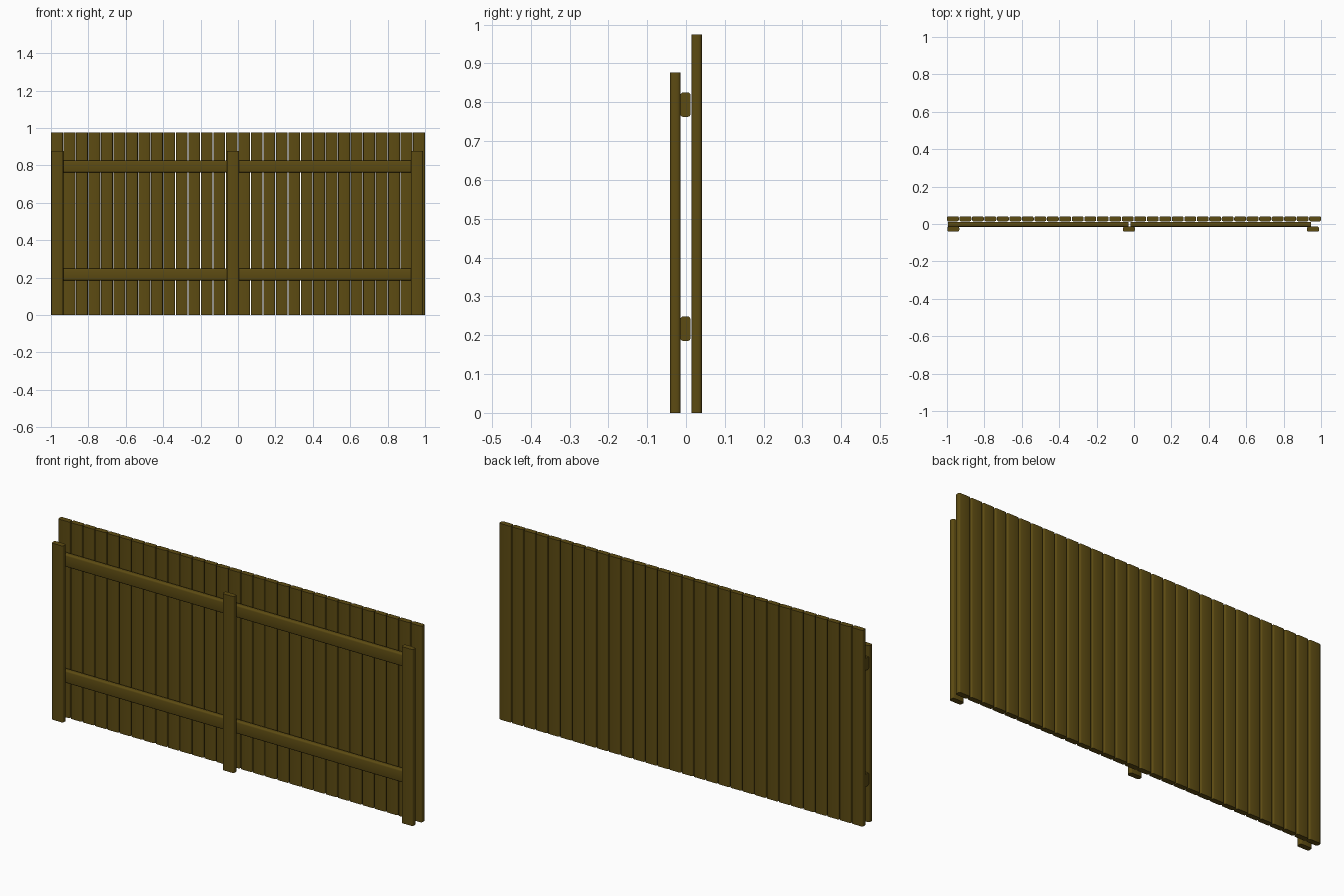
import bpy, bmesh, math
from mathutils import Vector

if "Cube" in bpy.data.objects:
    bpy.data.objects.remove(bpy.data.objects["Cube"])

wood = bpy.data.materials.new("dark brown wood")
wood.diffuse_color = (0.108, 0.07, 0.006, 1)
wood.use_nodes = True
wood.node_tree.nodes["Principled BSDF"].inputs["Base Color"].default_value = wood.diffuse_color

W, T, R = 0.0635, 0.0265, 0.008   # plank width, thickness, edge radius
SEG = 3


def plank_profile():
    """Rounded rectangle, wide along the first axis."""
    pts = []
    for i, (sx, sy) in enumerate([(1, 1), (-1, 1), (-1, -1), (1, -1)]):
        for k in range(SEG + 1):
            a = math.radians(90 * i + 90 * k / SEG)
            pts.append((sx * (W / 2 - R) + R * math.cos(a),
                        sy * (T / 2 - R) + R * math.sin(a)))
    return pts


def plank(name, start, length, axis):
    """Extrude the plank profile along x (rail) or z (upright)."""
    bm = bmesh.new()
    verts = []
    for u, v in plank_profile():
        offset = (u, v, 0) if axis == 'Z' else (0, v, u)
        verts.append(bm.verts.new(Vector(start) + Vector(offset)))
    face = bm.faces.new(verts)
    ext = bmesh.ops.extrude_face_region(bm, geom=[face], use_keep_orig=True)
    top = [g for g in ext['geom'] if isinstance(g, bmesh.types.BMVert)]
    d = (0, 0, length) if axis == 'Z' else (length, 0, 0)
    bmesh.ops.translate(bm, verts=top, vec=d)
    bmesh.ops.recalc_face_normals(bm, faces=bm.faces)
    me = bpy.data.meshes.new(name)
    bm.to_mesh(me)
    bm.free()
    me.materials.append(wood)
    ob = bpy.data.objects.new(name, me)
    bpy.context.collection.objects.link(ob)
    bpy.ops.object.select_all(action='DESELECT')
    ob.select_set(True)
    bpy.context.view_layer.objects.active = ob
    bpy.ops.object.shade_smooth_by_angle(angle=math.radians(40))


# thirty upright boards along the back
N = 30
pitch = (2 - W) / (N - 1)
for i in range(N):
    plank(f"fence_board_{i + 1}", (-1 + W / 2 + i * pitch, 0.0275, 0), 0.975, 'Z')

# three shorter posts at the front
for i, x in enumerate((-0.966, -0.027, 0.957)):
    plank(f"post_{i + 1}", (x, -0.0275, 0), 0.877, 'Z')

# two pairs of rails between boards and posts
for level, z in (("lower", 0.217), ("upper", 0.794)):
    plank(f"{level}_rail_left", (-0.995, -0.0015, z), 0.965, 'X')
    plank(f"{level}_rail_right", (-0.018, -0.0015, z), 0.965, 'X')
